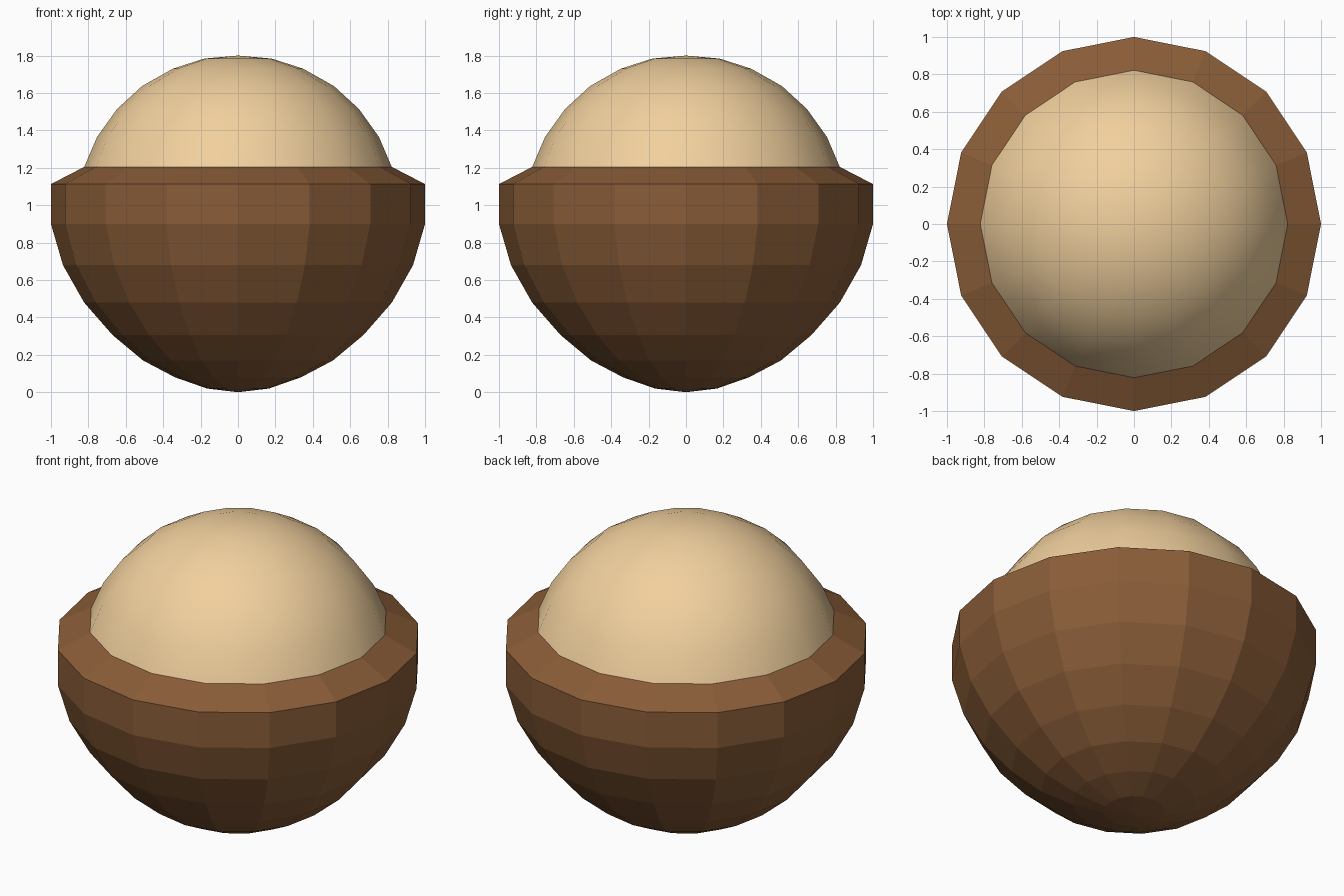
import bpy, bmesh
from math import cos, sin, pi

if "Cube" in bpy.data.objects:
    bpy.data.objects.remove(bpy.data.objects["Cube"])

SIDES = 16


def material(name, color):
    mat = bpy.data.materials.new(name)
    mat.diffuse_color = (*color, 1)
    mat.use_nodes = True
    mat.node_tree.nodes["Principled BSDF"].inputs["Base Color"].default_value = mat.diffuse_color
    return mat


def lathe(name, profile, mat, smooth):
    """Spin an (r, z) profile round the z axis; r = 0 makes a single pole."""
    bm = bmesh.new()
    rings = []
    for r, z in profile:
        n = SIDES if r > 0 else 1
        rings.append([bm.verts.new((r * cos(2 * pi * i / SIDES),
                                    r * sin(2 * pi * i / SIDES), z))
                      for i in range(n)])
    for a, b in zip(rings, rings[1:]):
        for i in range(SIDES):
            j = (i + 1) % SIDES
            quad = [a[i % len(a)], a[j % len(a)], b[j % len(b)], b[i % len(b)]]
            face = bm.faces.new(list(dict.fromkeys(quad)))
            face.smooth = smooth
    mesh = bpy.data.meshes.new(name)
    bm.to_mesh(mesh)
    bm.free()
    mesh.materials.append(mat)
    obj = bpy.data.objects.new(name, mesh)
    bpy.context.collection.objects.link(obj)
    return obj


# Faceted brown cup with an inward sloping rim
lathe("cup", [(0, 0), (0.166, 0.02), (0.337, 0.08), (0.508, 0.17),
              (0.672, 0.307), (0.823, 0.48), (0.936, 0.68), (1, 0.9),
              (1, 1.113), (0.822, 1.205)],
      material("brown", (0.25, 0.108, 0.039)), False)

# Smooth cream dome rising from the rim
lathe("dome", [(0.822, 1.205), (0.754, 1.364), (0.647, 1.514), (0.513, 1.637),
               (0.348, 1.73), (0.18, 1.784), (0, 1.8)],
      material("cream", (0.88, 0.63, 0.34)), True)
